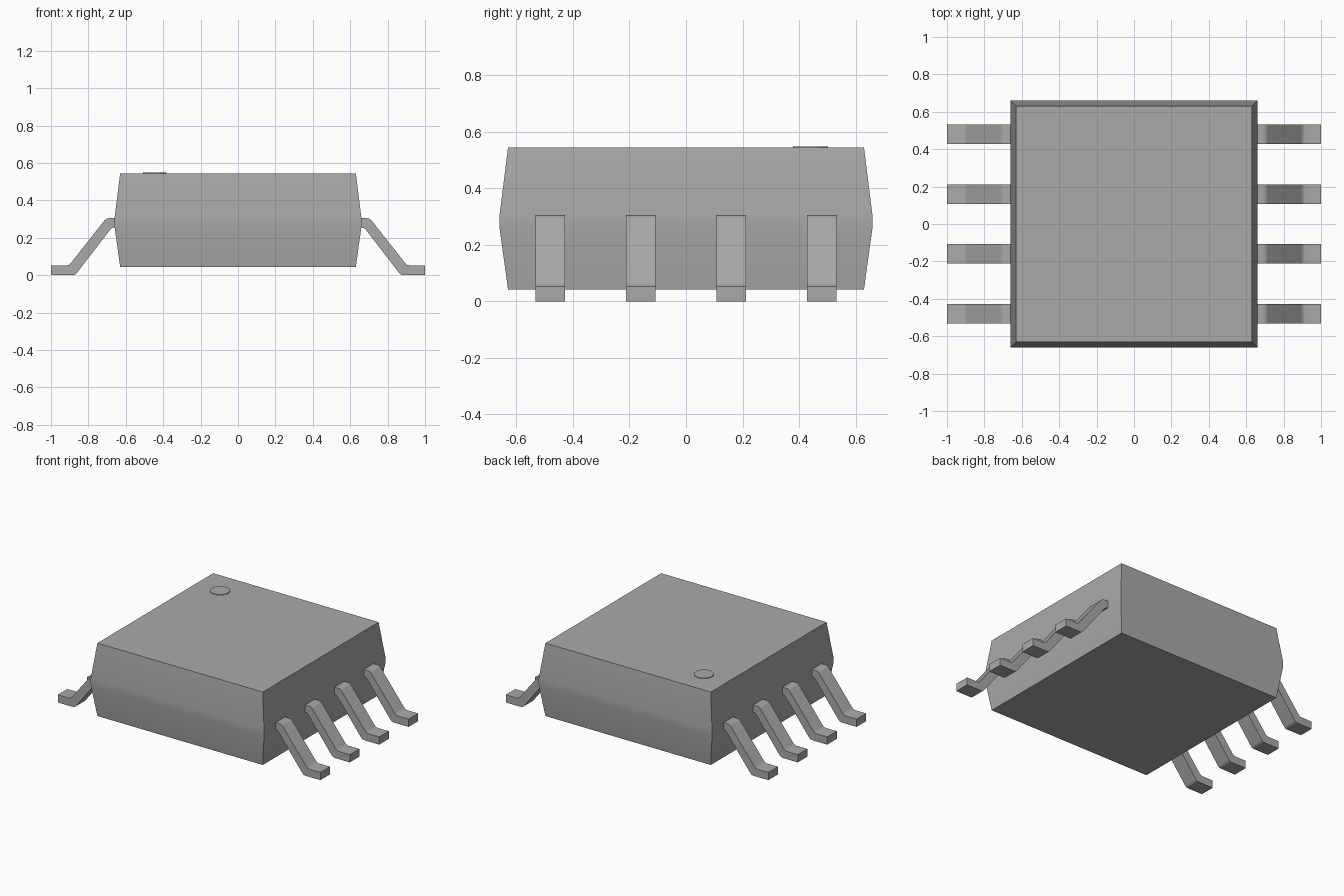
import bpy
import bmesh
from math import radians

cube = bpy.data.objects.get("Cube")
if cube:
    bpy.data.objects.remove(cube)

grey = bpy.data.materials.new("plain grey")
grey.use_nodes = True
colour = (0.4, 0.4, 0.4, 1)
grey.diffuse_color = colour
grey.node_tree.nodes["Principled BSDF"].inputs["Base Color"].default_value = colour


def finish(name, bm):
    """Turn a bmesh into a smooth-by-angle object."""
    bmesh.ops.recalc_face_normals(bm, faces=bm.faces)
    mesh = bpy.data.meshes.new(name)
    bm.to_mesh(mesh)
    bm.free()
    mesh.materials.append(grey)
    obj = bpy.data.objects.new(name, mesh)
    bpy.context.collection.objects.link(obj)
    bpy.ops.object.select_all(action="DESELECT")
    obj.select_set(True)
    bpy.context.view_layer.objects.active = obj
    bpy.ops.object.shade_smooth_by_angle(angle=radians(30))
    return obj


# Package body: square rings, widest in a narrow band where the leads leave
bm = bmesh.new()
rings = []
for half, z in [(0.63, 0.043), (0.66, 0.26), (0.66, 0.305), (0.63, 0.545)]:
    rings.append([bm.verts.new((sx * half, sy * half, z))
                  for sx, sy in [(-1, -1), (1, -1), (1, 1), (-1, 1)]])
for low, high in zip(rings, rings[1:]):
    for i in range(4):
        j = (i + 1) % 4
        bm.faces.new((low[i], low[j], high[j], high[i]))
bm.faces.new(rings[0])
bm.faces.new(rings[-1])
finish("package_body", bm)

# Gull-wing leads: bent strip profile in x and z, extruded along y
LEAD = [(0.64, 0.305), (0.69, 0.305), (0.703, 0.302), (0.715, 0.292),
        (0.893, 0.066), (0.902, 0.057), (0.915, 0.053), (1.0, 0.053),
        (1.0, 0.0), (0.885, 0.0), (0.872, 0.003), (0.862, 0.012),
        (0.686, 0.24), (0.677, 0.25), (0.664, 0.255), (0.64, 0.255)]
WIDTH = 0.104

for side, label in [(1, "left"), (-1, "right")]:
    for n in range(4):
        y = -0.48 + 0.32 * n
        bm = bmesh.new()
        front, back = [[bm.verts.new((side * x, y + dy, z)) for x, z in LEAD]
                       for dy in (-WIDTH / 2, WIDTH / 2)]
        count = len(LEAD)
        for i in range(count):
            j = (i + 1) % count
            bm.faces.new((front[i], front[j], back[j], back[i]))
        # Side walls as a strip of quads between the two edges of the profile
        for row in (front, back):
            for i in range(count // 2 - 1):
                bm.faces.new((row[i], row[i + 1], row[-2 - i], row[-1 - i]))
        finish(f"{label}_lead_{n + 1}", bm)

# Raised round marker for the first lead
bm = bmesh.new()
bmesh.ops.create_cone(bm, cap_ends=True, segments=32, radius1=0.062,
                      radius2=0.062, depth=0.008)
bmesh.ops.translate(bm, verts=bm.verts, vec=(-0.445, 0.44, 0.545))
finish("corner_marker_dot", bm)
